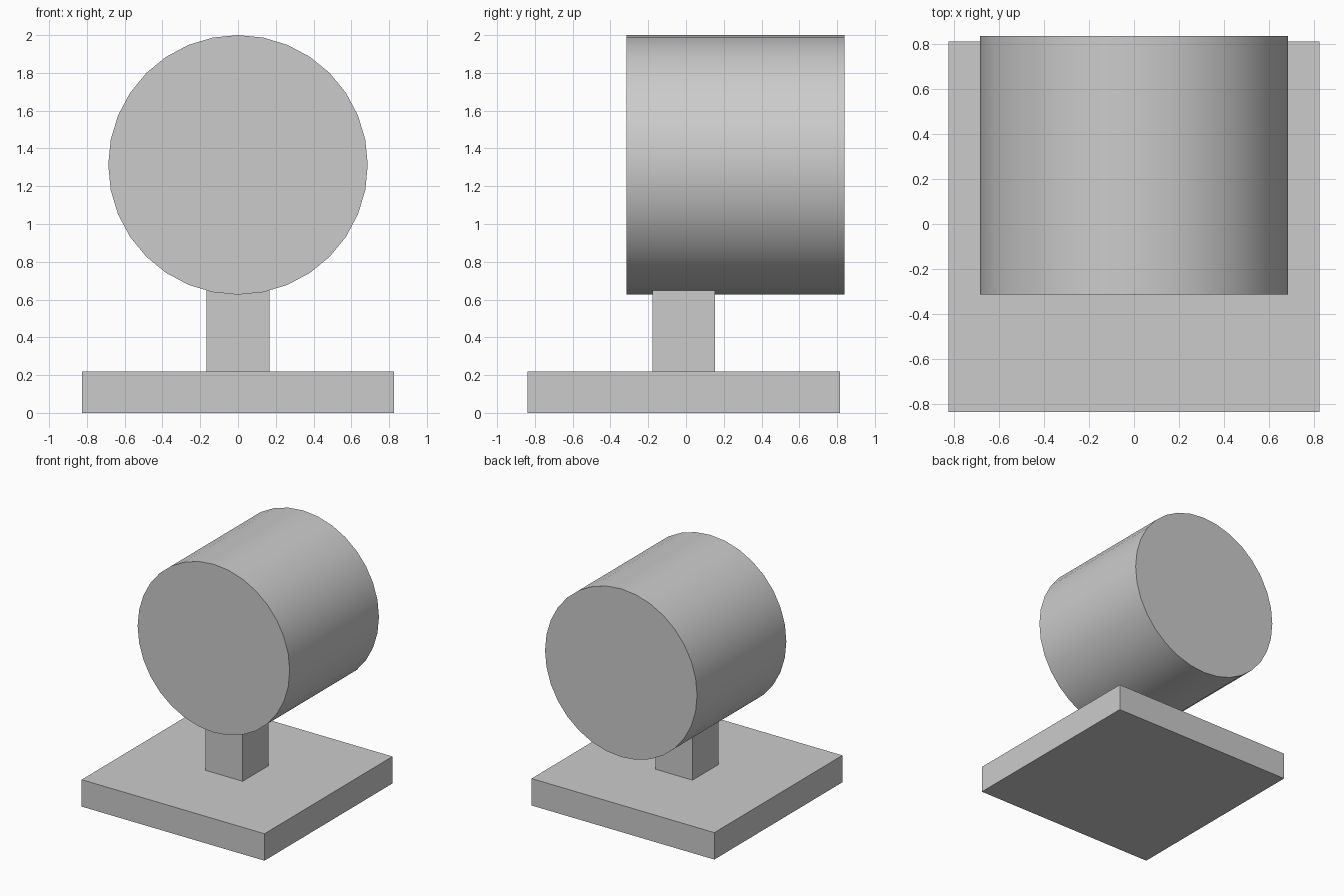
import bpy
from math import radians

if "Cube" in bpy.data.objects:
    bpy.data.objects.remove(bpy.data.objects["Cube"])


def box(name, x, y, z):
    """Box from (min, max) ranges on each axis."""
    ranges = (x, y, z)
    bpy.ops.mesh.primitive_cube_add(size=1, location=[(a + b) / 2 for a, b in ranges])
    obj = bpy.context.object
    obj.name = name
    obj.scale = [b - a for a, b in ranges]
    bpy.ops.object.transform_apply(location=False, rotation=False, scale=True)
    return obj


# Square base slab
box("base_plate", (-0.826, 0.826), (-0.838, 0.814), (0, 0.22))

# Short square post, its top sunk slightly into the drum
box("post", (-0.167, 0.167), (-0.178, 0.154), (0.22, 0.665))

# Drum lying along y, with smooth sides and flat ends
front, back, radius = -0.314, 0.838, 0.687
bpy.ops.mesh.primitive_cylinder_add(
    vertices=32, radius=radius, depth=back - front,
    location=(0, (front + back) / 2, 2 - radius), rotation=(radians(90), 0, 0))
drum = bpy.context.object
drum.name = "drum"
bpy.ops.object.transform_apply(location=False, rotation=True, scale=False)
bpy.ops.object.shade_smooth_by_angle(angle=radians(30))
